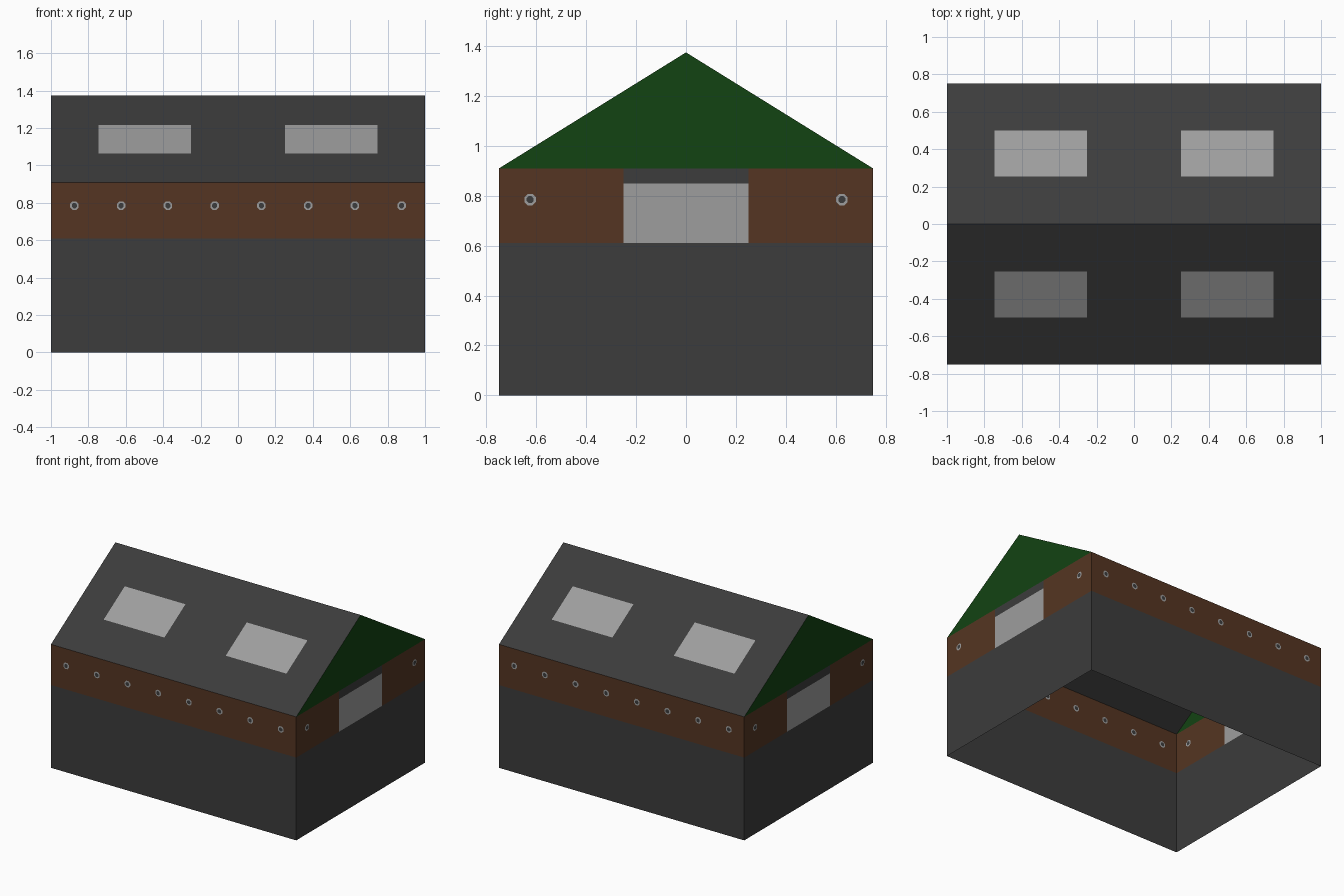
import bpy, bmesh, math
from mathutils import Matrix, Vector

if "Cube" in bpy.data.objects:
    bpy.data.objects.remove(bpy.data.objects["Cube"])

X, Y, EAVE, RIDGE = 1.0, 0.75, 0.91, 1.375
BAND, LINTEL = 0.61, 0.85


def material(name, rgb):
    m = bpy.data.materials.new(name)
    m.diffuse_color = (*rgb, 1)
    m.use_nodes = True
    m.node_tree.nodes["Principled BSDF"].inputs["Base Color"].default_value = m.diffuse_color
    return m


MATS = [material("dark grey", (0.045, 0.045, 0.045)),
        material("brown", (0.090, 0.036, 0.016)),
        material("light grey", (0.34, 0.34, 0.34)),
        material("green", (0.006, 0.056, 0.006))]
DARK, BROWN, LIGHT, GREEN = range(4)


def finish(bm, name, rule):
    bm.normal_update()
    for f in bm.faces:
        f.material_index = rule(f.calc_center_median())
    me = bpy.data.meshes.new(name)
    bm.to_mesh(me)
    bm.free()
    for m in MATS:
        me.materials.append(m)
    ob = bpy.data.objects.new(name, me)
    bpy.context.collection.objects.link(ob)
    return ob


def panels(name, polys, cuts, rule):
    """Sheet polygons, sliced along axis planes and coloured by position."""
    bm = bmesh.new()
    for poly in polys:
        bm.faces.new([bm.verts.new(p) for p in poly])
    bmesh.ops.remove_doubles(bm, verts=bm.verts, dist=1e-5)
    for axis, values in cuts.items():
        no = Vector([float(i == axis) for i in range(3)])
        for v in values:
            bmesh.ops.bisect_plane(bm, geom=bm.verts[:] + bm.edges[:] + bm.faces[:],
                                   plane_co=no * v, plane_no=no)
    return finish(bm, name, rule)


# Walls: open shell with a brown band and an end window
def wall_rule(c):
    if c.z < BAND:
        return DARK
    if abs(c.x) > X - 0.01 and abs(c.y) < 0.25:
        return LIGHT if c.z < LINTEL else DARK
    return BROWN


corners = [(-X, -Y), (X, -Y), (X, Y), (-X, Y)]
walls = []
for (ax, ay), (bx, by) in zip(corners, corners[1:] + corners[:1]):
    walls.append([(ax, ay, 0), (bx, by, 0), (bx, by, EAVE), (ax, ay, EAVE)])
panels("walls", walls, {2: (BAND, LINTEL), 1: (-0.25, 0.25)}, wall_rule)

# Roof: two slopes, each with two skylights
slopes = [[(-s * X, s * Y, EAVE), (-s * X, 0, RIDGE), (s * X, 0, RIDGE), (s * X, s * Y, EAVE)]
          for s in (1, -1)]
for p in slopes:
    p.reverse()
panels("roof", slopes,
       {0: (-0.745, -0.25, 0.25, 0.745), 1: (-0.5, -0.255, 0.255, 0.5)},
       lambda c: LIGHT if 0.25 < abs(c.x) < 0.745 and 0.255 < abs(c.y) < 0.5 else DARK)

# Green gable ends
panels("gables", [[(s * X, -s * Y, EAVE), (s * X, s * Y, EAVE), (s * X, 0, RIDGE)]
                  for s in (1, -1)], {}, lambda c: GREEN)


# Portholes: light ring with a dark centre, on both wall faces
def discs(name, radius, offset, mat):
    bm = bmesh.new()
    spots = [(x, s * Y, s * math.pi / 2) for s in (-1, 1)
             for x in [-0.875 + 0.25 * i for i in range(8)]]
    spots += [(s * X, y, 0 if s > 0 else math.pi) for s in (-1, 1) for y in (-0.625, 0.625)]
    for x, y, ang in spots:
        for side in (0, math.pi):
            facing = Matrix.Rotation(ang + side, 4, 'Z')
            push = facing @ Vector((offset, 0, 0))
            # outer faces sit proud of the wall, inner ones just inside
            mtx = (Matrix.Translation(Vector((x, y, 0.785)) + push) @ facing
                   @ Matrix.Rotation(math.pi / 2, 4, 'Y') @ Matrix.Rotation(math.pi / 8, 4, 'Z'))
            bmesh.ops.create_circle(bm, cap_ends=True, segments=8, radius=radius, matrix=mtx)
    return finish(bm, name, lambda c: mat)


discs("porthole_rings", 0.025, 0.0015, LIGHT)
discs("porthole_centres", 0.015, 0.003, DARK)
